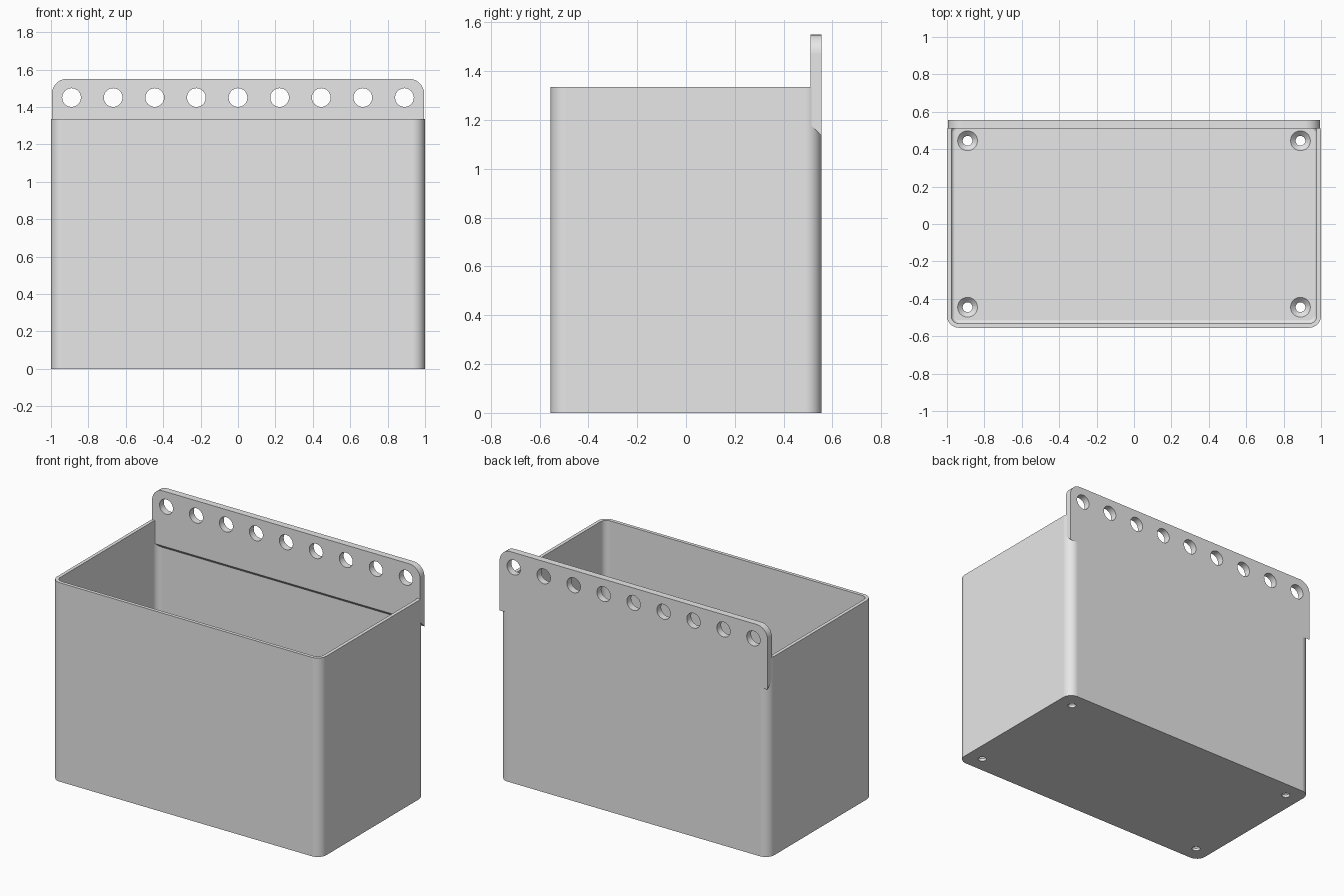
import bpy
import bmesh
import math
from mathutils import Vector

if "Cube" in bpy.data.objects:
    bpy.data.objects.remove(bpy.data.objects["Cube"], do_unlink=True)

grey = bpy.data.materials.new("light_grey_plastic")
grey.use_nodes = True
grey.diffuse_color = (0.8, 0.8, 0.8, 1)
grey.node_tree.nodes["Principled BSDF"].inputs["Base Color"].default_value = (0.8, 0.8, 0.8, 1)

HALF_X, HALF_Y, HEIGHT = 1.0, 0.555, 1.335
WALL, FLOOR, FILLET = 0.023, 0.045, 0.02
CORNER = 0.065


def rounded_rect(hx, hy, r, z, steps=8):
    """Horizontal loop of points around a rectangle with round corners."""
    loop = []
    for quarter, (sx, sy) in enumerate([(1, 1), (-1, 1), (-1, -1), (1, -1)]):
        for i in range(steps + 1):
            a = (quarter + i / steps) * math.pi / 2
            loop.append(Vector((sx * (hx - r) + r * math.cos(a),
                                sy * (hy - r) + r * math.sin(a), z)))
    return loop


def circle(cx, cy, r, z, sides=32):
    return [Vector((cx + r * math.cos(2 * math.pi * i / sides),
                    cy + r * math.sin(2 * math.pi * i / sides), z)) for i in range(sides)]


def upright(loop):
    """Turn a loop so its height runs along y and its y runs along z."""
    return [Vector((p.x, p.z, p.y)) for p in loop]


def loft(name, solids):
    """Object made of closed solids, each skinned through a list of loops."""
    bm = bmesh.new()
    for loops in solids:
        rings = [[bm.verts.new(p) for p in loop] for loop in loops]
        n = len(rings[0])
        for low, high in zip(rings, rings[1:]):
            for i in range(n):
                j = (i + 1) % n
                bm.faces.new((low[i], low[j], high[j], high[i]))
        bm.faces.new(rings[0][::-1])
        bm.faces.new(rings[-1])
    bmesh.ops.recalc_face_normals(bm, faces=bm.faces)
    mesh = bpy.data.meshes.new(name)
    bm.to_mesh(mesh)
    bm.free()
    mesh.materials.append(grey)
    obj = bpy.data.objects.new(name, mesh)
    bpy.context.collection.objects.link(obj)
    return obj


def activate(obj):
    bpy.ops.object.select_all(action="DESELECT")
    obj.select_set(True)
    bpy.context.view_layer.objects.active = obj


def cut(obj, cutter):
    cutter.hide_render = True
    activate(obj)
    mod = obj.modifiers.new("cut", "BOOLEAN")
    mod.operation, mod.solver, mod.object = "DIFFERENCE", "EXACT", cutter
    bpy.ops.object.modifier_apply(modifier=mod.name)
    bpy.data.objects.remove(cutter, do_unlink=True)


def finish(obj):
    activate(obj)
    bpy.ops.object.shade_smooth_by_angle(angle=math.radians(30))
    obj.modifiers.new("flat_normals", "WEIGHTED_NORMAL").keep_sharp = True


# Open box with round upright corners
box = loft("box", [[rounded_rect(HALF_X, HALF_Y, CORNER, z) for z in (0, HEIGHT)]])

# Cavity with a small fillet around the floor
cavity_loops = []
for i in range(7):
    a = i / 6 * math.pi / 2
    inset = WALL + FILLET * (1 - math.sin(a))
    cavity_loops.append(rounded_rect(HALF_X - inset, HALF_Y - inset, CORNER - inset,
                                     FLOOR + FILLET * (1 - math.cos(a))))
cavity_loops.append(rounded_rect(HALF_X - WALL, HALF_Y - WALL, CORNER - WALL, HEIGHT + 0.2))
cut(box, loft("cavity_cutter", [cavity_loops]))

# Countersunk drain holes in the floor corners
drains = []
for x in (-0.89, 0.89):
    for y in (-0.445, 0.445):
        drains.append([circle(x, y, r, z) for r, z in
                       ((0.026, -0.1), (0.026, FLOOR - 0.027), (0.053, FLOOR), (0.053, FLOOR + 0.1))])
cut(box, loft("drain_cutter", drains))
finish(box)

# Hanging plate: round top corners, sloped lower edge
PLATE_X, TOP, RADIUS = 0.995, 1.55, 0.08
FRONT, BACK = 0.51, 0.556


def plate_loop(y, bottom):
    loop = [Vector((-PLATE_X, bottom, y)), Vector((PLATE_X, bottom, y))]
    for side, start in ((1, 0), (-1, math.pi / 2)):
        for i in range(9):
            a = start + i / 8 * math.pi / 2
            loop.append(Vector((side * (PLATE_X - RADIUS) + RADIUS * math.cos(a),
                                TOP - RADIUS + RADIUS * math.sin(a), y)))
    return upright(loop)


plate = loft("hanging_plate", [[plate_loop(FRONT, 1.18), plate_loop(BACK, 1.134)]])

# Row of hanging holes
holes = [[upright(circle((i - 4) * 0.2225, 1.45, 0.05, y)) for y in (FRONT - 0.1, BACK + 0.1)]
         for i in range(9)]
cut(plate, loft("hole_cutter", holes))
finish(plate)
